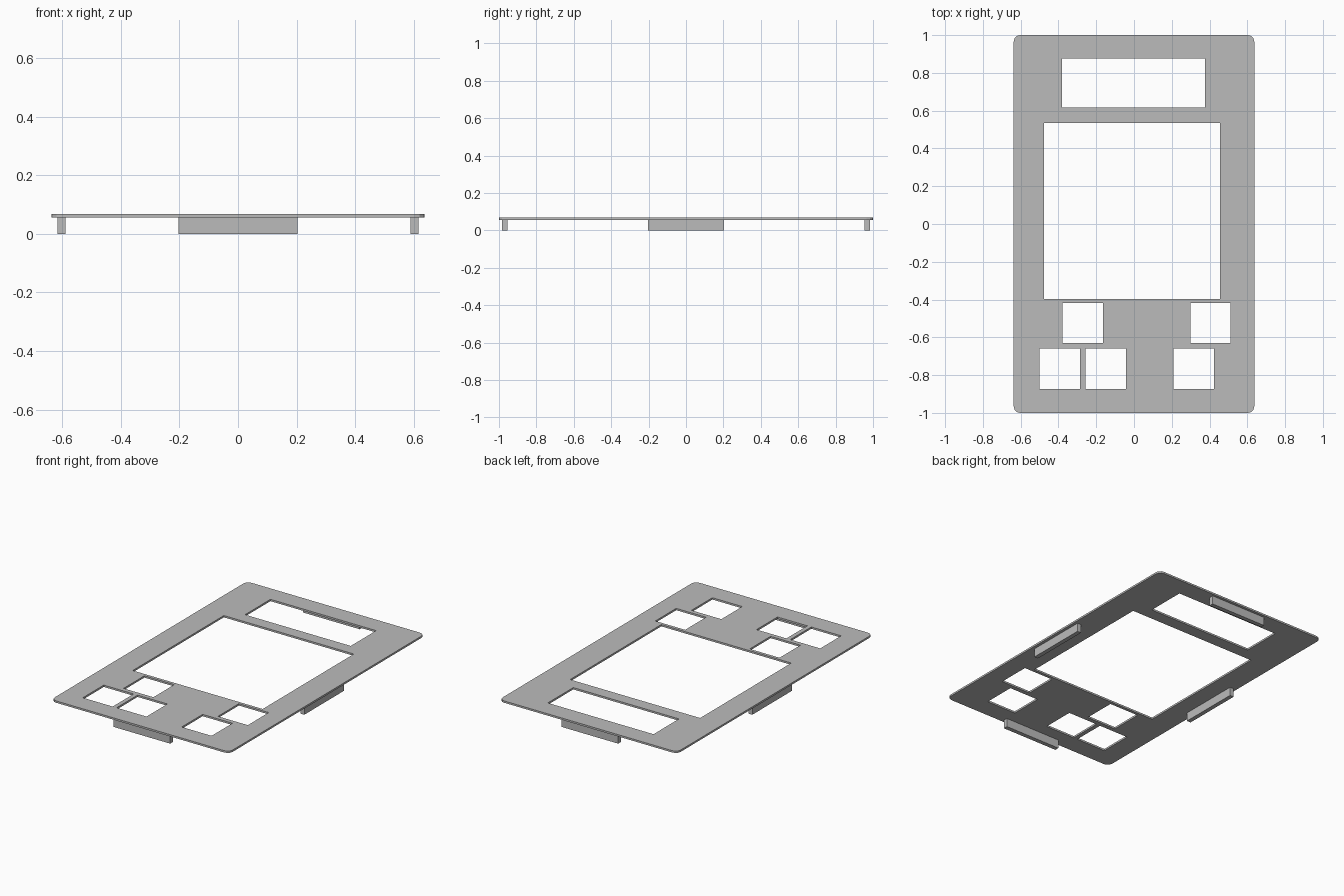
import bpy, bmesh
from math import sin, cos, pi

cube = bpy.data.objects.get("Cube")
if cube:
    bpy.data.objects.remove(cube, do_unlink=True)

grey = bpy.data.materials.new("light grey")
grey.use_nodes = True
grey.diffuse_color = (0.5, 0.5, 0.5, 1)
grey.node_tree.nodes["Principled BSDF"].inputs["Base Color"].default_value = (0.5, 0.5, 0.5, 1)

HALF_X, HALF_Y = 0.637, 1.0
PLATE_BOTTOM, PLATE_TOP = 0.056, 0.068


def finish(bm, name):
    bmesh.ops.recalc_face_normals(bm, faces=bm.faces)
    mesh = bpy.data.meshes.new(name)
    bm.to_mesh(mesh)
    bm.free()
    mesh.materials.append(grey)
    obj = bpy.data.objects.new(name, mesh)
    bpy.context.collection.objects.link(obj)
    return obj


def rectangle(x0, x1, y0, y1):
    return [(x0, y0), (x1, y0), (x1, y1), (x0, y1)]


def rounded_outline(hx, hy, r, steps=3):
    points = []
    for quarter, (sx, sy) in enumerate([(1, 1), (-1, 1), (-1, -1), (1, -1)]):
        for i in range(steps + 1):
            a = (quarter + i / steps) * pi / 2
            points.append((sx * (hx - r) + r * cos(a), sy * (hy - r) + r * sin(a)))
    return points


def plate(name, loops, z0, z1):
    """Flat sheet: first loop is the rim, the others are openings."""
    bm = bmesh.new()
    for loop in loops:
        verts = [bm.verts.new((x, y, z0)) for x, y in loop]
        for a, b in zip(verts, verts[1:] + verts[:1]):
            bm.edges.new((a, b))
    bmesh.ops.triangle_fill(bm, edges=bm.edges[:], use_beauty=True, normal=(0, 0, 1))
    result = bmesh.ops.extrude_face_region(bm, geom=bm.faces[:], use_keep_orig=True)
    top = [g for g in result["geom"] if isinstance(g, bmesh.types.BMVert)]
    bmesh.ops.translate(bm, verts=top, vec=(0, 0, z1 - z0))
    return finish(bm, name)


def box(name, x0, x1, y0, y1, z0, z1):
    bm = bmesh.new()
    bmesh.ops.create_cube(bm, size=1)
    for v in bm.verts:
        v.co = (x1 if v.co.x > 0 else x0, y1 if v.co.y > 0 else y0, z1 if v.co.z > 0 else z0)
    return finish(bm, name)


# Faceplate with two display windows and five square button openings
openings = [rectangle(-0.381, 0.376, 0.616, 0.876),
            rectangle(-0.476, 0.455, -0.397, 0.535)]
BUTTON = 0.214
for x, y in [(-0.378, -0.631), (0.298, -0.631),
             (-0.499, -0.874), (-0.257, -0.874), (0.209, -0.874)]:
    openings.append(rectangle(x, x + BUTTON, y, y + BUTTON))
plate("faceplate", [rounded_outline(HALF_X, HALF_Y, 0.034)] + openings,
      PLATE_BOTTOM, PLATE_TOP)

# Mounting tabs under the middle of each edge
TAB = 0.203
for side, s in (("left", 1), ("right", -1)):
    xs = sorted((s * 0.589, s * 0.617))
    box(side + "_tab", *xs, -TAB, TAB, 0, PLATE_BOTTOM)
for side, s in (("back", 1), ("front", -1)):
    ys = sorted((s * 0.955, s * 0.983))
    box(side + "_tab", -TAB, TAB, *ys, 0, PLATE_BOTTOM)
